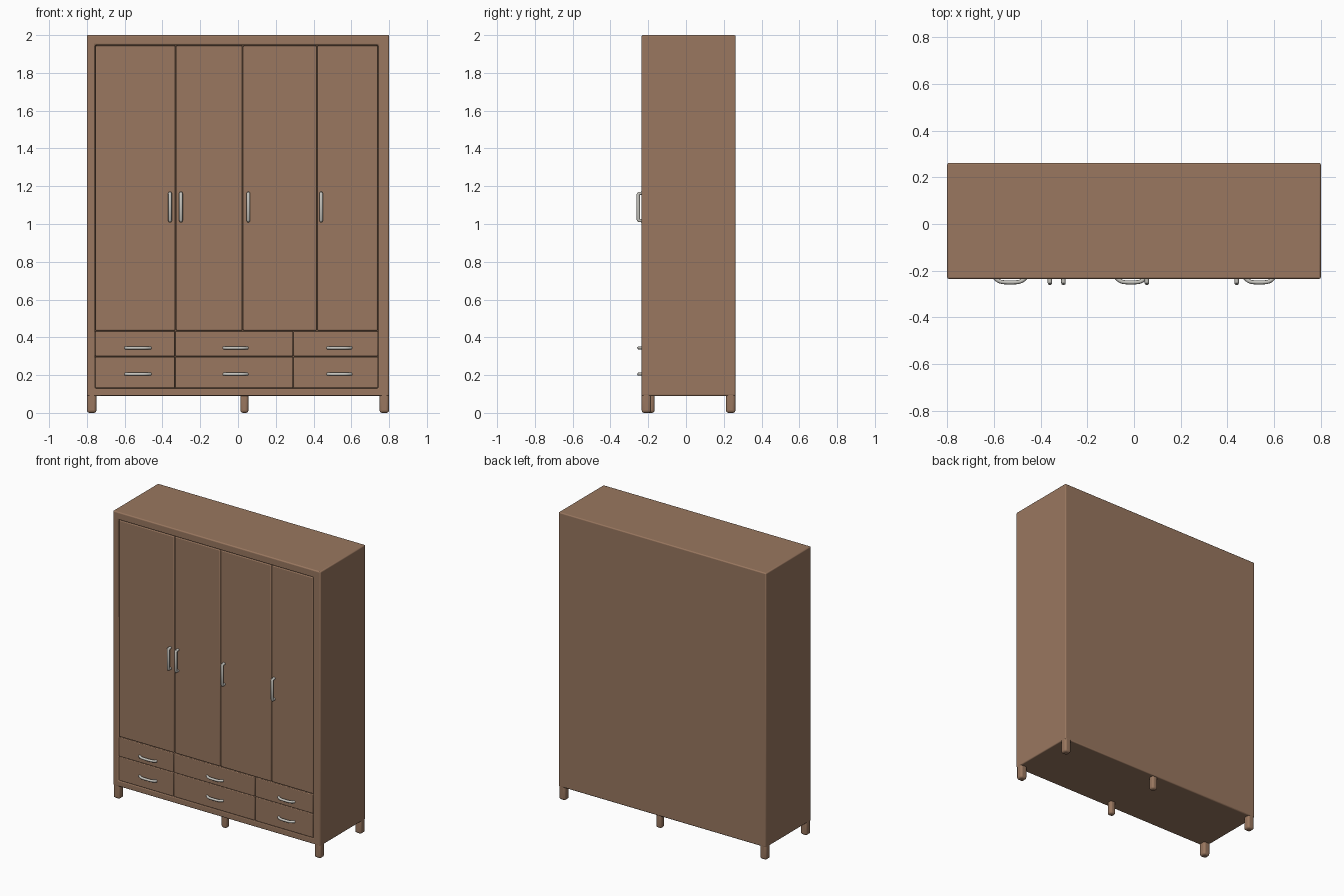
import bpy, bmesh, math

if "Cube" in bpy.data.objects:
    bpy.data.objects.remove(bpy.data.objects["Cube"])


def material(name, rgb):
    m = bpy.data.materials.new(name)
    m.diffuse_color = (*rgb, 1)
    m.use_nodes = True
    m.node_tree.nodes["Principled BSDF"].inputs["Base Color"].default_value = m.diffuse_color
    return m


wood = material("brown wood", (0.32, 0.185, 0.115))
metal = material("silver metal", (0.56, 0.55, 0.51))


def finish(ob, mat, bevel=0, segments=3):
    ob.data.materials.append(mat)
    if bevel:
        b = ob.modifiers.new("bevel", 'BEVEL')
        b.width, b.segments, b.limit_method = bevel, segments, 'ANGLE'
    bpy.ops.object.select_all(action='DESELECT')
    ob.select_set(True)
    bpy.context.view_layer.objects.active = ob
    bpy.ops.object.shade_smooth_by_angle(angle=math.radians(40))
    return ob


def box_mesh(x0, x1, y0, y1, z0, z1):
    bm = bmesh.new()
    bmesh.ops.create_cube(bm, size=1)
    for v in bm.verts:
        v.co.x = x1 if v.co.x > 0 else x0
        v.co.y = y1 if v.co.y > 0 else y0
        v.co.z = z1 if v.co.z > 0 else z0
    return bm


def add(name, bm, mat, bevel=0, segments=3):
    me = bpy.data.meshes.new(name)
    bm.to_mesh(me)
    bm.free()
    ob = bpy.data.objects.new(name, me)
    bpy.context.collection.objects.link(ob)
    return finish(ob, mat, bevel, segments)


def tube(name, pts, radius, spline='POLY'):
    cu = bpy.data.curves.new(name, 'CURVE')
    cu.dimensions = '3D'
    cu.bevel_depth, cu.bevel_resolution, cu.use_fill_caps = radius, 3, True
    s = cu.splines.new(spline)
    s.points.add(len(pts) - 1)
    for p, co in zip(s.points, pts):
        p.co = (*co, 1)
    ob = bpy.data.objects.new(name, cu)
    bpy.context.collection.objects.link(ob)
    bpy.ops.object.select_all(action='DESELECT')
    ob.select_set(True)
    bpy.context.view_layer.objects.active = ob
    bpy.ops.object.convert(target='MESH')
    return finish(bpy.context.object, metal)


FRONT, BACK = -0.235, 0.262
LEFT, RIGHT, LOW, HIGH = -0.757, 0.742, 0.13, 1.947   # opening in the front frame

# Cabinet body: a box whose front face is inset and pushed in
bm = box_mesh(-0.8, 0.8, FRONT, BACK, 0.09, 2.0)
front = min(bm.faces, key=lambda f: f.calc_center_median().y)
bmesh.ops.inset_region(bm, faces=[front], thickness=0.04)
for v in front.verts:
    v.co.x = RIGHT if v.co.x > 0 else LEFT
    v.co.z = HIGH if v.co.z > 1 else LOW
inner = bmesh.ops.extrude_discrete_faces(bm, faces=[front])["faces"][0]
for v in inner.verts:
    v.co.y = FRONT + 0.022
add("cabinet_body", bm, wood, 0.007)

# Doors
door_edges = [LEFT, -0.33, 0.025, 0.418, RIGHT]
for i, (a, b) in enumerate(zip(door_edges, door_edges[1:])):
    add(f"door_{i + 1}", box_mesh(a + 0.002, b - 0.002, -0.231, -0.2, 0.436, HIGH - 0.003),
        wood, 0.006)

# Drawers in two rows
drawer_edges = [LEFT, -0.333, 0.292, RIGHT]
for row, (z0, z1) in enumerate([(LOW, 0.298), (0.298, 0.434)]):
    for i, (a, b) in enumerate(zip(drawer_edges, drawer_edges[1:])):
        add(f"drawer_{row + 1}_{i + 1}",
            box_mesh(a + 0.001, b - 0.001, -0.232, -0.2, z0 + 0.001, z1 - 0.001), wood, 0.005)

# Corner legs and middle legs
for sx in (-1, 1):
    for y, n in ((FRONT + 0.0255, "front"), (BACK - 0.0255, "back")):
        x = sx * 0.7745
        add(f"{n}_leg_{'left' if sx < 0 else 'right'}",
            box_mesh(x - 0.025, x + 0.025, y - 0.025, y + 0.025, 0, 0.125), wood, 0.014, 4)
for y, n in ((-0.187, "front"), (0.235, "back")):
    add(f"{n}_leg_middle", box_mesh(0.013, 0.055, y - 0.021, y + 0.021, 0, 0.12), wood, 0.014, 4)

# Upright door handles
for i, x in enumerate((-0.36, -0.302, 0.055, 0.44)):
    z0, z1, yo = 1.018, 1.162, -0.2525
    tube(f"door_handle_{i + 1}",
         [(x, -0.225, z0), (x, yo + 0.004, z0), (x, yo, z0 + 0.006),
          (x, yo, z1 - 0.006), (x, yo + 0.004, z1), (x, -0.225, z1)], 0.0097)

# Bowed drawer handles
for row, z in enumerate((0.205, 0.344)):
    for i, (x, half) in enumerate(((-0.53, 0.066), (-0.013, 0.062), (0.537, 0.062))):
        pts = []
        for k in range(17):
            t = -1 + k / 8
            pts.append((x + half * t, -0.230 - 0.02 * (1 - t ** 4), z))
        tube(f"drawer_handle_{row + 1}_{i + 1}", pts, 0.0085)
